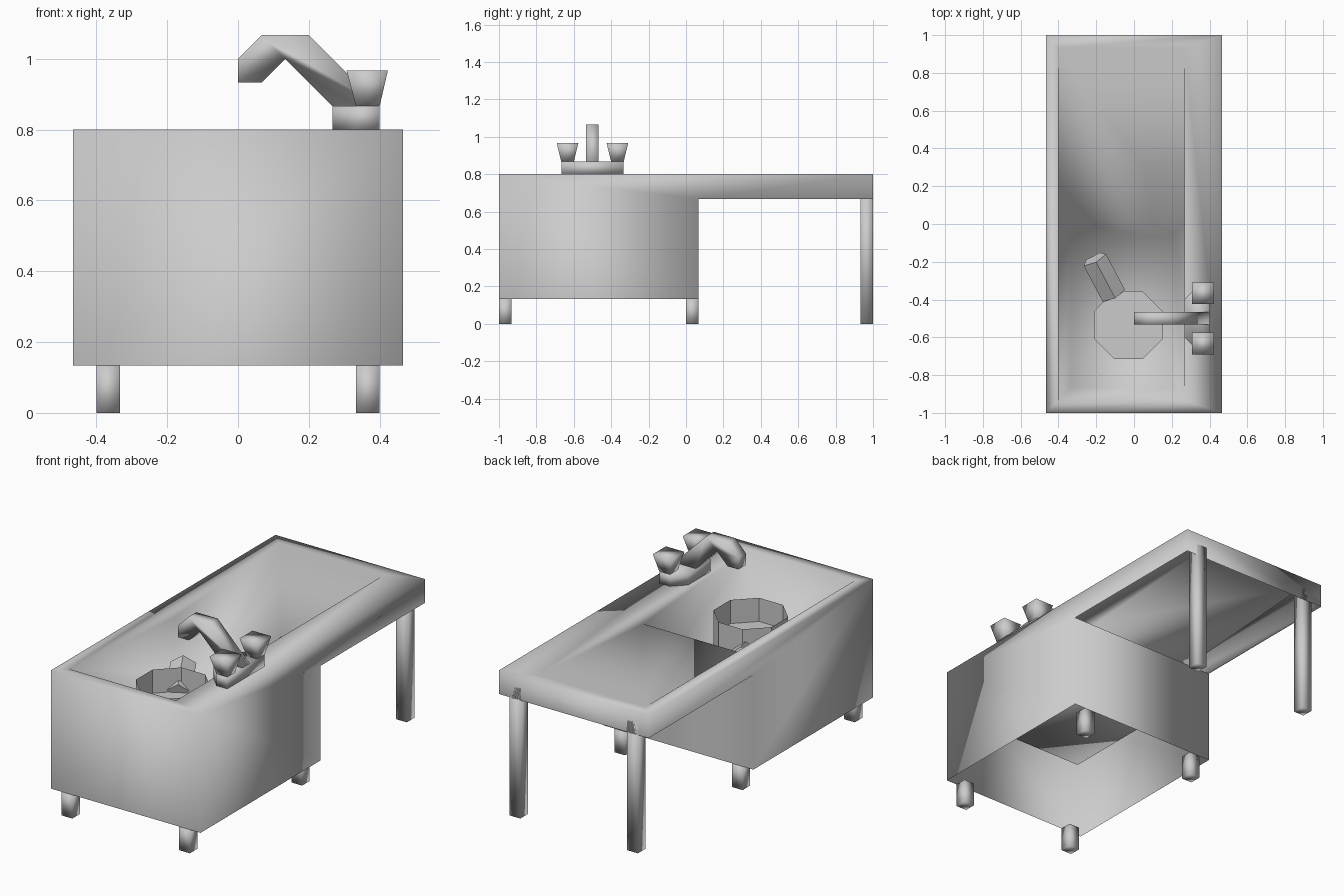
import bpy, bmesh, math
from mathutils import Vector, Matrix

if "Cube" in bpy.data.objects:
    bpy.data.objects.remove(bpy.data.objects["Cube"])

U = 1 / 15  # the whole model sits on a 1/15 grid


def make(name, faces, smooth=True, scale=U):
    """Mesh object from faces given as corner points, welded together."""
    bm = bmesh.new()
    for f in faces:
        bm.faces.new([bm.verts.new(Vector(p) * scale) for p in f])
    bmesh.ops.remove_doubles(bm, verts=bm.verts, dist=1e-5)
    bmesh.ops.recalc_face_normals(bm, faces=bm.faces)
    for f in bm.faces:
        f.smooth = smooth
    me = bpy.data.meshes.new(name)
    bm.to_mesh(me)
    bm.free()
    ob = bpy.data.objects.new(name, me)
    bpy.context.collection.objects.link(ob)
    return ob


def loft(lower, upper):
    """Closed solid between two matching outlines."""
    n = len(lower)
    sides = [[lower[i], lower[(i + 1) % n], upper[(i + 1) % n], upper[i]] for i in range(n)]
    return sides + [lower[::-1], upper]


def rect(x0, x1, y0, y1, z):
    return [(x0, y0, z), (x1, y0, z), (x1, y1, z), (x0, y1, z)]


# Sink shell: thin sheet, open underneath
side = [(-15, 2), (1, 2), (1, 10), (15, 10), (15, 12), (-15, 12)]
faces = [[(x, y, z) for y, z in side] for x in (-7, 7)]
for y, z0, z1 in ((-15, 2, 12), (15, 10, 12), (1, 2, 10)):
    faces.append([(-7, y, z0), (7, y, z0), (7, y, z1), (-7, y, z1)])

# Flat rim
outer, inner = rect(-7, 7, -15, 15, 12), rect(-6, 4, -14, 14, 12)
for i in range(4):
    j = (i + 1) % 4
    faces.append([outer[i], outer[j], inner[j], inner[i]])

# Sloping drainboard and basin
faces += [
    [(-6, 14, 12), (4, 14, 12), (4, 0, 11), (-6, 0, 11)],
    [(-6, 0, 11), (4, 0, 11), (3, -1, 7), (-5, -1, 7)],
    [(-6, -14, 12), (4, -14, 12), (3, -13, 7), (-5, -13, 7)],
    rect(-5, 3, -13, -1, 7),
]
for x, xf in ((-6, -5), (4, 3)):
    faces.append([(x, -14, 12), (x, 14, 12), (x, 0, 11)])
    faces.append([(x, -14, 12), (x, 0, 11), (xf, -1, 7), (xf, -13, 7)])
make("sink_and_drainboard", faces)

# Legs: four short under the basin, two tall under the drainboard
for row, y, top in (("front", -15, 2), ("middle", 0, 2), ("back", 14, 11)):
    for hand, x in (("left", -6), ("right", 5)):
        make(f"{row}_{hand}_leg",
             loft(rect(x, x + 1, y, y + 1, 0), rect(x, x + 1, y, y + 1, top)))

# Tap base with two clipped corners
base = [(6, -10), (6, -5), (5, -5), (4, -6), (4, -9), (5, -10)]
make("tap_base", loft([(x, y, 12) for x, y in base], [(x, y, 13) for x, y in base]))

# Bent spout
spout = [(0, 14), (0, 15), (1, 16), (3, 16), (6, 13), (4, 13), (2, 15), (1, 14)]
make("tap_spout", loft([(x, -8, z) for x, z in spout], [(x, -7, z) for x, z in spout]))

# Flared tap handles
for name, y in (("front", -9.5), ("back", -5.5)):
    make(f"{name}_tap_handle",
         loft(rect(5, 6, y - .5, y + .5, 13), rect(4.6, 6.35, y - .87, y + .87, 14.5)))

# Open octagonal pot
centre = Vector((-0.03, -0.535, 0))


def ring(z, r=0.195):
    return [centre + Vector((r * math.cos(a), r * math.sin(a), z))
            for a in (math.radians(22.5 + 45 * i) for i in range(8))]


low, floor, rim = ring(7 * U), ring(8 * U), ring(10 * U)
faces = [floor]
for a, b in ((low, floor), (floor, rim)):
    faces += [[a[i], a[(i + 1) % 8], b[(i + 1) % 8], b[i]] for i in range(8)]
make("pot", faces, smooth=False, scale=1)

# Five-sided pot handle, rising outwards
start, end = Vector((-0.109, -0.375, 0.52)), Vector((-0.21, -0.185, 0.585))
axis = (end - start).normalized()
across = axis.cross(Vector((0, 0, 1))).normalized()
up = across.cross(axis)
section = [across * (0.07 * math.sin(a)) + up * (0.07 * math.cos(a))
           for a in (math.tau * i / 5 for i in range(5))]
make("pot_handle", loft([start + s for s in section], [end + s for s in section]),
     smooth=False, scale=1)
